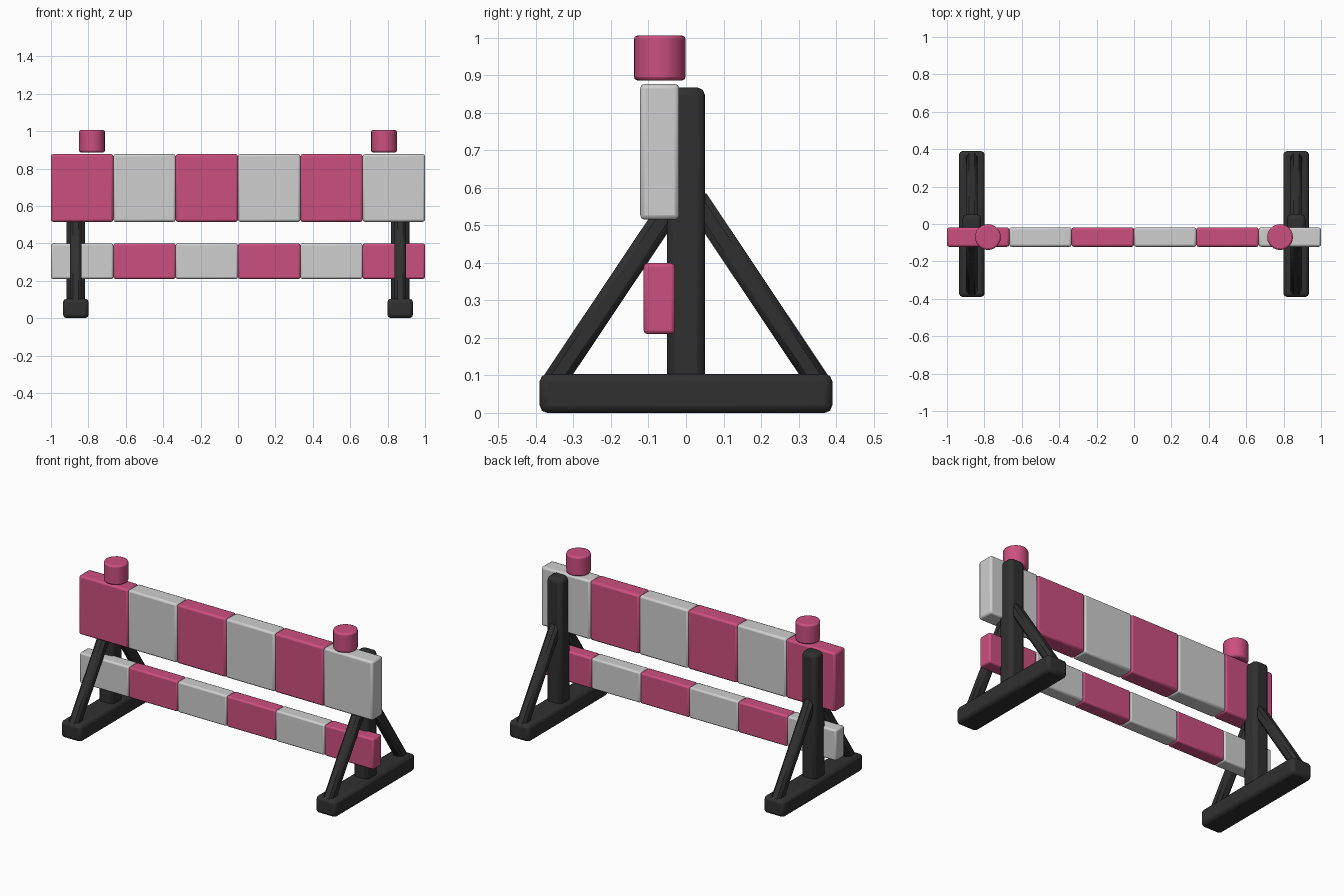
import bpy, math
from mathutils import Vector

if "Cube" in bpy.data.objects:
    bpy.data.objects.remove(bpy.data.objects["Cube"])


def material(name, rgb):
    m = bpy.data.materials.new(name)
    m.diffuse_color = (*rgb, 1)
    m.use_nodes = True
    m.node_tree.nodes["Principled BSDF"].inputs["Base Color"].default_value = m.diffuse_color
    return m


PINK = material("pink", (0.60, 0.08, 0.21))
WHITE = material("off white", (0.62, 0.62, 0.62))
DARK = material("charcoal", (0.03, 0.03, 0.03))


def finish(ob, name, mat, bevel, segments=2):
    ob.name = name
    ob.data.materials.append(mat)
    b = ob.modifiers.new("Bevel", "BEVEL")
    b.width, b.segments, b.limit_method = bevel, segments, "ANGLE"
    b.angle_limit = math.radians(40)
    bpy.ops.object.shade_smooth_by_angle(angle=math.radians(60))
    return ob


def box(name, mat, lo, hi, bevel):
    lo, hi = Vector(lo), Vector(hi)
    bpy.ops.mesh.primitive_cube_add(size=1, location=(lo + hi) / 2)
    ob = bpy.context.object
    ob.scale = hi - lo
    bpy.ops.object.transform_apply(location=False, rotation=False, scale=True)
    return finish(ob, name, mat, bevel)


def brace(name, a, b, width):
    # square bar with chamfered edges between two points in the y-z plane
    a, b = Vector(a), Vector(b)
    d = b - a
    bpy.ops.mesh.primitive_cube_add(size=1, location=(a + b) / 2)
    ob = bpy.context.object
    ob.scale = (width, width, d.length)
    ob.rotation_euler = (math.atan2(-d.y, d.z), 0, 0)
    bpy.ops.object.transform_apply(location=False, rotation=False, scale=True)
    finish(ob, name, DARK, 0.016, 1)


# striped rails, six blocks each
for i in range(6):
    x0, x1 = -1 + i / 3, -1 + (i + 1) / 3
    a, b = (PINK, WHITE) if i % 2 == 0 else (WHITE, PINK)
    box(f"upper_rail_block_{i + 1}", a, (x0, -0.122, 0.515), (x1, -0.018, 0.877), 0.012)
    box(f"lower_rail_block_{i + 1}", b, (x0, -0.113, 0.21), (x1, -0.029, 0.399), 0.010)

for s, side in ((-1, "left"), (1, "right")):
    x = s * 0.867
    # foot, post and two braces
    box(f"{side}_foot", DARK, (x - 0.069, -0.39, 0), (x + 0.069, 0.39, 0.104), 0.02)
    box(f"{side}_post", DARK, (x - 0.05, -0.051, 0.06), (x + 0.05, 0.051, 0.868), 0.022)
    for t, end in ((-1, "front"), (1, "back")):
        brace(f"{side}_{end}_brace", (x, t * 0.363, 0.067), (x, t * 0.02, 0.58), 0.063)
    # warning lamp
    bpy.ops.mesh.primitive_cylinder_add(vertices=24, radius=0.069, depth=0.12,
                                        location=(s * 0.781, -0.07, 0.946))
    finish(bpy.context.object, f"{side}_lamp", PINK, 0.01)
